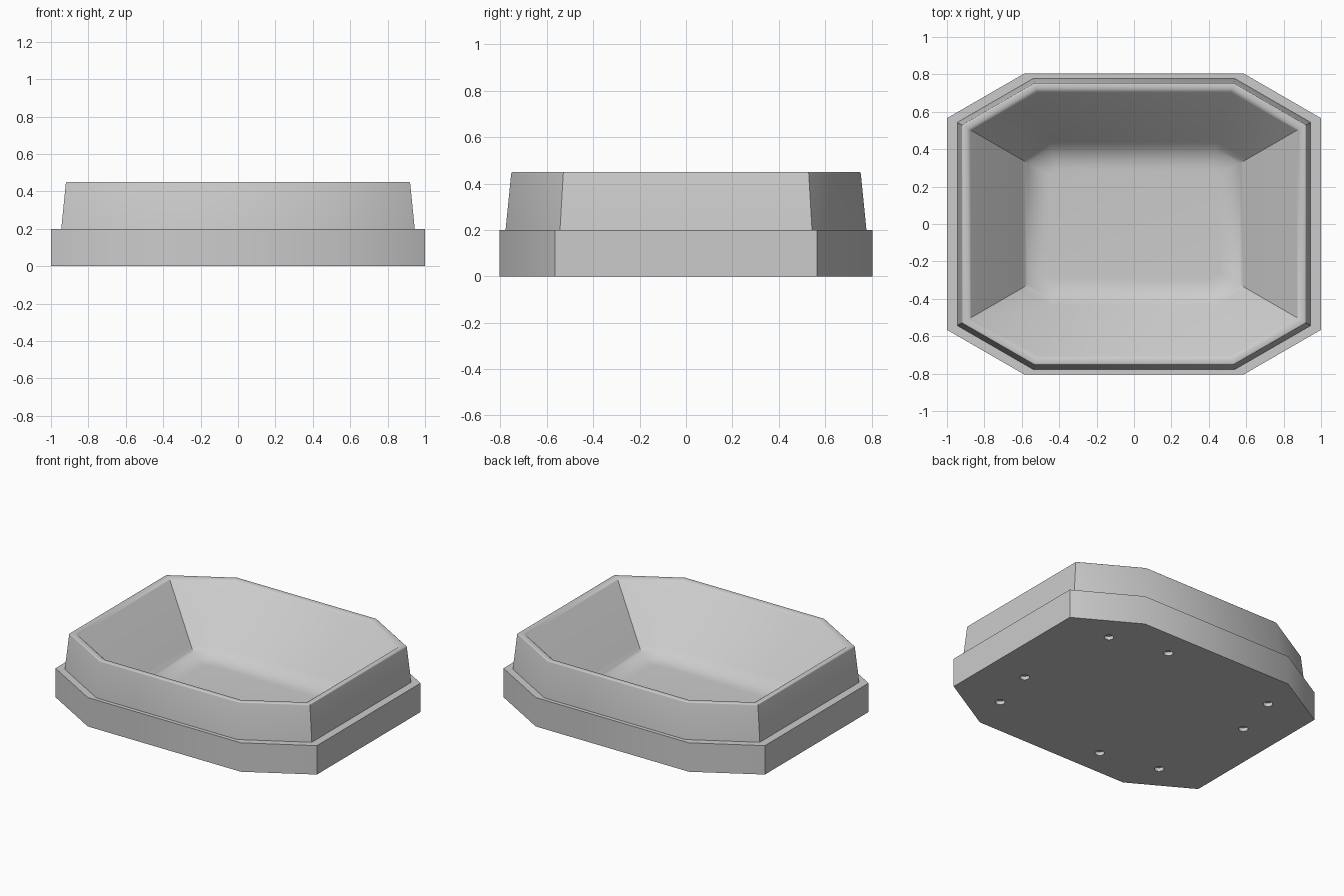
import bpy, bmesh, math
from mathutils import Vector

if "Cube" in bpy.data.objects:
    bpy.data.objects.remove(bpy.data.objects["Cube"])

grey = bpy.data.materials.new("light grey")
grey.diffuse_color = (0.6, 0.6, 0.6, 1)
grey.use_nodes = True
grey.node_tree.nodes["Principled BSDF"].inputs["Base Color"].default_value = grey.diffuse_color

FLOOR_Z, LEDGE_Z, RIM_Z = 0.05, 0.2, 0.45


def octagon(a, b, c, z):
    """Ring bounded by |x|<a, |y|<b and 30 degree corner cuts at distance c."""
    s, k = 0.5, math.sqrt(0.75)
    p, q = (a, (c - s * a) / k), ((c - k * b) / s, b)
    pts = [p, q, (-q[0], q[1]), (-p[0], p[1])]
    pts += [(-x, -y) for x, y in pts]
    return [(x, y, z) for x, y in pts]


def rounded(prev, corner, nxt, setback, steps):
    """Profile points of a soft corner."""
    c = Vector(corner)
    p = c + (Vector(prev) - c).normalized() * setback
    n = c + (Vector(nxt) - c).normalized() * setback
    out = []
    for i in range(steps + 1):
        t = i / steps
        out.append(p * (1 - t) ** 2 + c * 2 * t * (1 - t) + n * t * t)
    return out


# wall profile as (inward offset, height): outer foot, rim edges, floor edge
foot, outer, inner = (0.0, LEDGE_Z), (0.025, RIM_Z), (0.062, RIM_Z)
floor, centre = (0.40, FLOOR_Z), (0.60, FLOOR_Z)
profile = [Vector(foot)]
profile += rounded(foot, outer, inner, 0.008, 3)
profile += rounded(outer, inner, floor, 0.018, 4)
profile += rounded(inner, floor, centre, 0.09, 7)

# plinth rings, then the tray wall rings
rings = [octagon(1, 0.805, 0.99, z) for z in (0, LEDGE_Z)]
rings += [octagon(0.945 - d, 0.778 - d, 0.943 - d, z) for d, z in profile]

bm = bmesh.new()
loops = [[bm.verts.new(p) for p in ring] for ring in rings]
for lo, hi in zip(loops, loops[1:]):
    for i in range(8):
        j = (i + 1) % 8
        bm.faces.new((lo[i], lo[j], hi[j], hi[i]))
bm.faces.new(loops[0][::-1])
bm.faces.new(loops[-1])
bmesh.ops.recalc_face_normals(bm, faces=bm.faces)
mesh = bpy.data.meshes.new("tray")
bm.to_mesh(mesh)
bm.free()
tray = bpy.data.objects.new("tray", mesh)
bpy.context.collection.objects.link(tray)
mesh.materials.append(grey)

# round sockets in the underside, repeated by a half turn
DEPTH = 0.025
bm = bmesh.new()
for x, y in ((0.65, 0.53), (0.65, -0.53), (0.237, 0.617), (0.732, -0.193)):
    for s in (1, -1):
        made = bmesh.ops.create_cone(bm, cap_ends=True, segments=24, radius1=0.03,
                                     radius2=0.03, depth=2 * DEPTH)
        bmesh.ops.translate(bm, verts=made["verts"], vec=(s * x, s * y, 0))
cut_mesh = bpy.data.meshes.new("socket_cutter")
bm.to_mesh(cut_mesh)
bm.free()
cut_mesh.materials.append(grey)
cutter = bpy.data.objects.new("socket_cutter", cut_mesh)
cutter.hide_render = True
bpy.context.collection.objects.link(cutter)

mod = tray.modifiers.new("sockets", "BOOLEAN")
mod.operation = "DIFFERENCE"
mod.solver = "EXACT"
mod.object = cutter
bpy.context.view_layer.objects.active = tray
tray.select_set(True)
bpy.ops.object.modifier_apply(modifier=mod.name)
bpy.data.objects.remove(cutter)

# soft shading across shallow corners only
bpy.ops.object.shade_smooth_by_angle(angle=math.radians(35))
